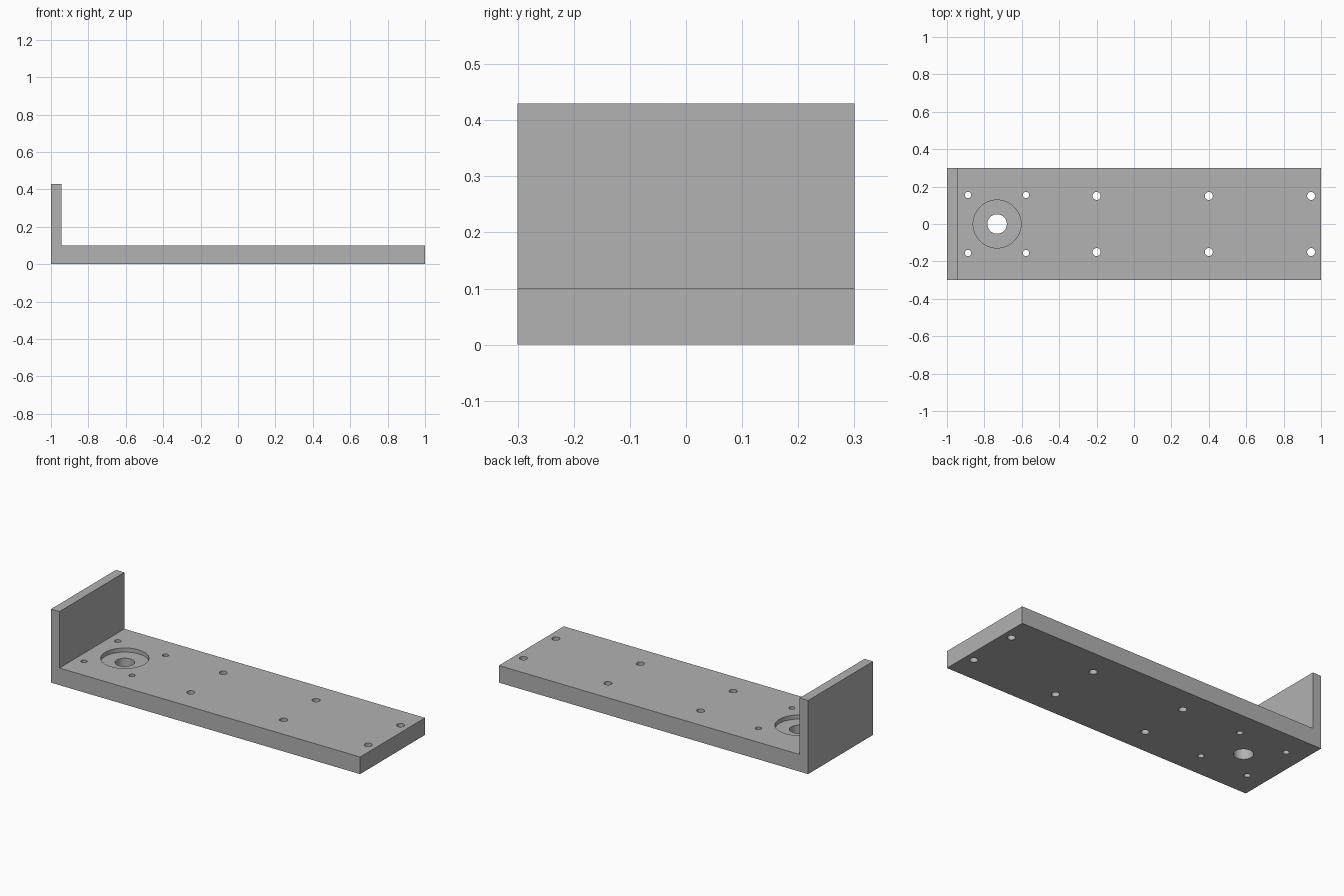
import bpy, bmesh, math
from mathutils import Matrix

if "Cube" in bpy.data.objects:
    bpy.data.objects.remove(bpy.data.objects["Cube"])

LENGTH, WIDTH, THICK = 2.0, 0.6, 0.10
WALL, HEIGHT = 0.055, 0.43
BORE_X = -0.732

grey = bpy.data.materials.new("machined grey")
grey.diffuse_color = (0.445, 0.445, 0.445, 1)
grey.use_nodes = True
grey.node_tree.nodes["Principled BSDF"].inputs["Base Color"].default_value = grey.diffuse_color

# L-shaped bracket: side profile extruded along y
profile = [(-1, 0), (1, 0), (1, THICK), (-1 + WALL, THICK),
           (-1 + WALL, HEIGHT), (-1, HEIGHT)]
bm = bmesh.new()
face = bm.faces.new([bm.verts.new((x, -WIDTH / 2, z)) for x, z in profile])
ext = bmesh.ops.extrude_face_region(bm, geom=[face])
bmesh.ops.translate(bm, vec=(0, WIDTH, 0),
                    verts=[v for v in ext["geom"] if isinstance(v, bmesh.types.BMVert)])
bmesh.ops.recalc_face_normals(bm, faces=bm.faces[:])
mesh = bpy.data.meshes.new("mounting_bracket")
bm.to_mesh(mesh)
bm.free()
bracket = bpy.data.objects.new("mounting_bracket", mesh)
bpy.context.collection.objects.link(bracket)
mesh.materials.append(grey)


def drill(holes, name):
    """Cut vertical round holes given as (x, y, radius, bottom, top, sides)."""
    bm = bmesh.new()
    for x, y, r, z0, z1, sides in holes:
        bmesh.ops.create_cone(bm, cap_ends=True, segments=sides, radius1=r, radius2=r,
                              depth=z1 - z0, matrix=Matrix.Translation((x, y, (z0 + z1) / 2)))
    me = bpy.data.meshes.new(name)
    bm.to_mesh(me)
    bm.free()
    me.materials.append(grey)
    cutter = bpy.data.objects.new(name, me)
    cutter.hide_render = True
    bpy.context.collection.objects.link(cutter)
    mod = bracket.modifiers.new(name, 'BOOLEAN')
    mod.operation, mod.solver, mod.object = 'DIFFERENCE', 'EXACT', cutter
    bpy.ops.object.modifier_apply(modifier=mod.name)
    bpy.data.objects.remove(cutter)


bpy.context.view_layer.objects.active = bracket
bracket.select_set(True)

# Shallow round recess, then the shaft bore and the screw holes
drill([(BORE_X, 0, 0.128, THICK - 0.024, THICK + 0.05, 64)], "recess_cutter")
through = [(BORE_X, 0, 0.052, -0.05, 0.15, 48)]
for side in (-1, 1):
    through += [(BORE_X + dx, side * 0.155, 0.017, -0.05, 0.15, 24) for dx in (-0.155, 0.155)]
    through += [(x, side * 0.15, 0.0215, -0.05, 0.15, 24) for x in (-0.2, 0.4, 0.947)]
drill(through, "hole_cutters")

bpy.ops.object.shade_smooth_by_angle(angle=math.radians(30))
